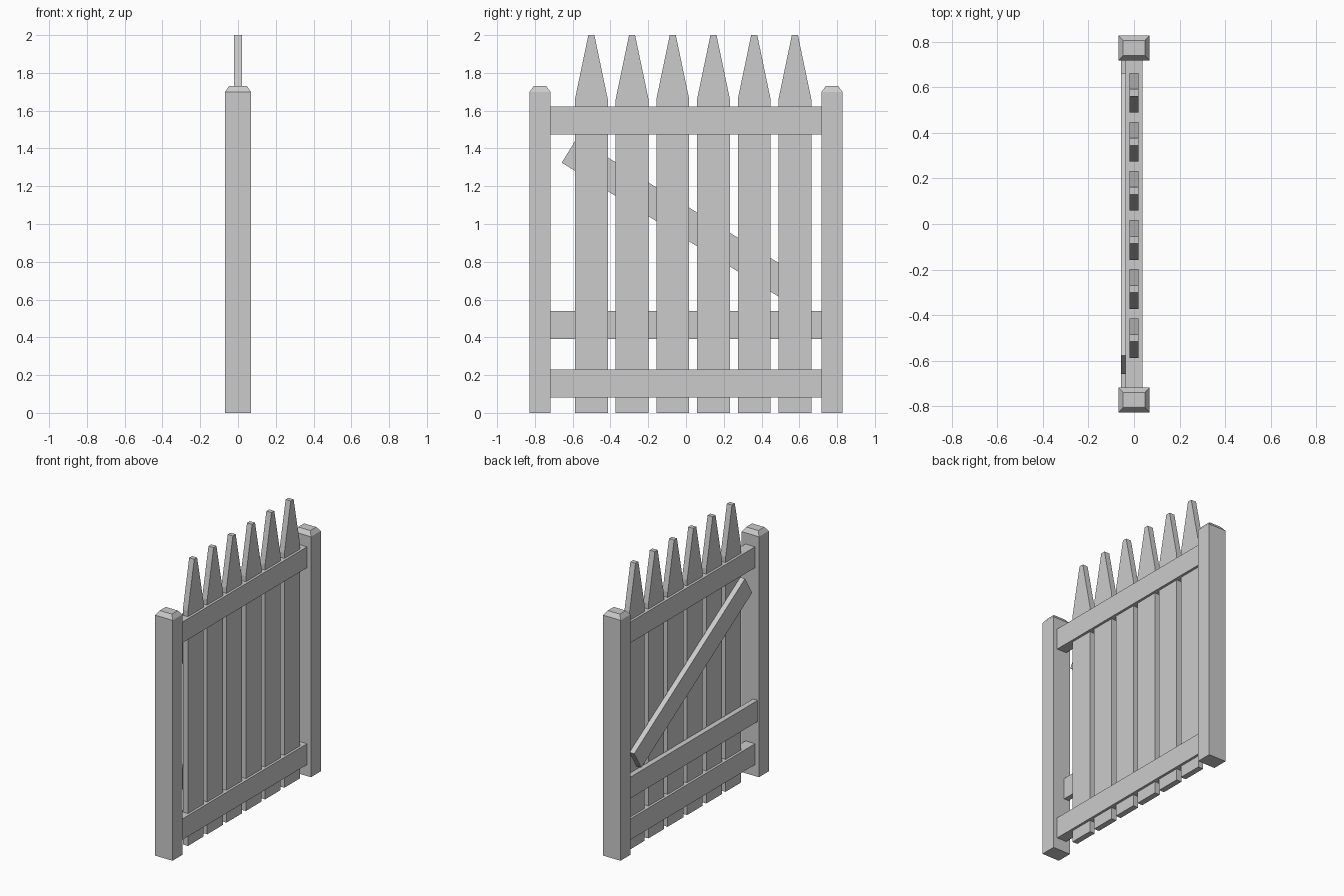
import bpy
import bmesh
from math import radians
from mathutils import Matrix

cube = bpy.data.objects.get("Cube")
if cube:
    bpy.data.objects.remove(cube, do_unlink=True)

grey = bpy.data.materials.new("plain_grey")
grey.use_nodes = True
grey.diffuse_color = (0.6, 0.6, 0.6, 1)
grey.node_tree.nodes["Principled BSDF"].inputs["Base Color"].default_value = (0.6, 0.6, 0.6, 1)


def finish(name, bm):
    bmesh.ops.recalc_face_normals(bm, faces=bm.faces)
    mesh = bpy.data.meshes.new(name)
    bm.to_mesh(mesh)
    bm.free()
    mesh.materials.append(grey)
    obj = bpy.data.objects.new(name, mesh)
    bpy.context.collection.objects.link(obj)
    return obj


def board(name, size, centre, tilt=0):
    """Box of a given size, tilted about the x axis."""
    bm = bmesh.new()
    bmesh.ops.create_cube(bm, size=1)
    bm.transform(Matrix.Translation(centre) @ Matrix.Rotation(radians(tilt), 4, "X")
                 @ Matrix.Diagonal((*size, 1)))
    return finish(name, bm)


def prism(name, outline, thickness):
    """Extrude a (y, z) outline along x, centred on x = 0."""
    bm = bmesh.new()
    face = bm.faces.new([bm.verts.new((-thickness / 2, y, z)) for y, z in outline])
    new = bmesh.ops.extrude_face_region(bm, geom=[face])["geom"]
    verts = [v for v in new if isinstance(v, bmesh.types.BMVert)]
    bmesh.ops.translate(bm, verts=verts, vec=(thickness, 0, 0))
    return finish(name, bm)


def post(name, y):
    """Square post with a bevelled cap."""
    bm = bmesh.new()
    bmesh.ops.create_cube(bm, size=1)
    bm.transform(Matrix.Translation((0, y, 0.85)) @ Matrix.Diagonal((0.136, 0.11, 1.7, 1)))
    bm.faces.ensure_lookup_table()
    top = max(bm.faces, key=lambda f: f.calc_center_median().z)
    new = bmesh.ops.extrude_face_region(bm, geom=[top])["geom"]
    bm.faces.remove(top) if top.is_valid else None
    for v in new:
        if isinstance(v, bmesh.types.BMVert):
            v.co.x *= 0.7
            v.co.y = y + (v.co.y - y) * 0.6
            v.co.z = 1.73
    return finish(name, bm)


# End posts
post("front_post", -0.773)
post("back_post", 0.773)

# Pointed pickets
half, tip = 0.087, 0.016
for i in range(6):
    y = -0.501 + i * 0.2155
    outline = [(y - half, 0), (y + half, 0), (y + half, 1.66),
               (y + tip, 2), (y - tip, 2), (y - half, 1.66)]
    prism(f"picket_{i + 1}", outline, 0.04)

# Rails that wrap the pickets on both sides
for name, z in (("top_rail", 1.547), ("bottom_rail", 0.155)):
    board(name, (0.075, 1.44, 0.148), (0, 0, z))

# Rail and diagonal brace on the right side only
board("middle_rail", (0.037, 1.44, 0.15), (-0.0385, 0, 0.465))
board("diagonal_brace", (0.037, 1.455, 0.152), (-0.0385, 0.001, 1.007), tilt=-31.7)
